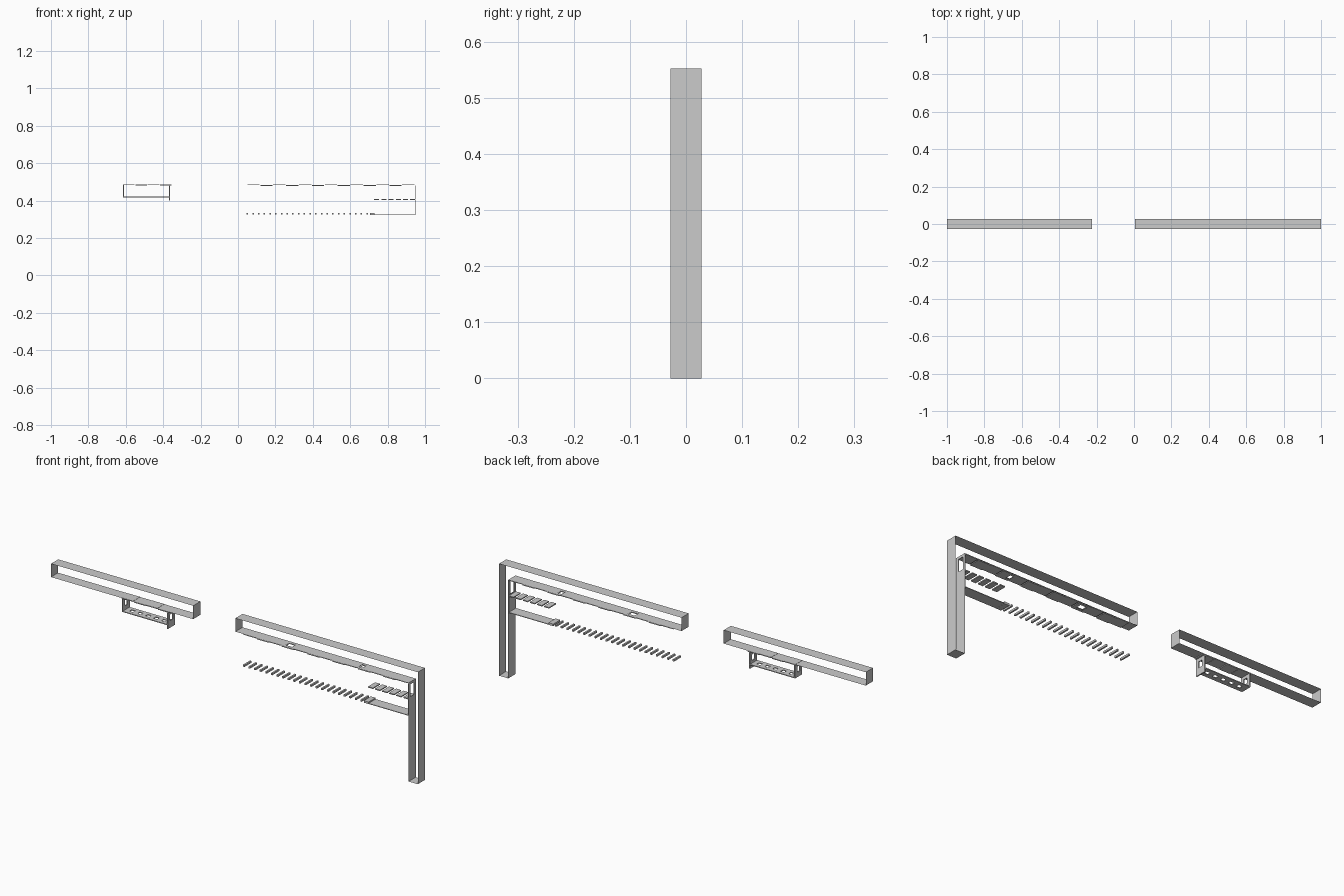
import bpy, bmesh
from mathutils import Vector

if "Cube" in bpy.data.objects:
    bpy.data.objects.remove(bpy.data.objects["Cube"])

HALF = 0.028          # half depth of every strip


def finish(name, bm):
    bmesh.ops.remove_doubles(bm, verts=bm.verts, dist=1e-5)
    mesh = bpy.data.meshes.new(name)
    bm.to_mesh(mesh)
    bm.free()
    ob = bpy.data.objects.new(name, mesh)
    bpy.context.collection.objects.link(ob)
    return ob


def strip(bm, a, b, holes=(), half=HALF, hole_half=0.015):
    """Flat strip between two (x, z) points, with rectangular windows at (t0, t1)."""
    a, b = Vector((a[0], 0, a[1])), Vector((b[0], 0, b[1]))

    def quad(t0, t1, y0, y1):
        p, q = a.lerp(b, t0), a.lerp(b, t1)
        bm.faces.new([bm.verts.new((v.x, y, v.z))
                      for v, y in ((p, y0), (q, y0), (q, y1), (p, y1))])
    t = 0.0
    for h0, h1 in holes:
        quad(t, h0, -half, half)
        quad(h0, h1, -half, -hole_half)
        quad(h0, h1, hole_half, half)
        t = h1
    quad(t, 1.0, -half, half)


def shell(name, pts, holes=None):
    """Closed outline extruded in depth, open at front and back."""
    bm = bmesh.new()
    for i, p in enumerate(pts):
        strip(bm, p, pts[(i + 1) % len(pts)], (holes or {}).get(i, ()))
    return finish(name, bm)


def panel(name, a, b, holes=(), thick=0.003, hole_half=0.015):
    bm = bmesh.new()
    strip(bm, a, b, holes, HALF - 0.0005, hole_half)
    ob = finish(name, bm)
    mod = ob.modifiers.new("thickness", 'SOLIDIFY')
    mod.thickness, mod.offset = thick, 0
    return ob


def slats(name, x0, count, pitch, width, z, height, stagger=0.0):
    """Row of thin boxes lying across the depth."""
    bm = bmesh.new()
    for i in range(count):
        r = bmesh.ops.create_cube(bm, size=1)
        bmesh.ops.scale(bm, vec=(width, 2 * HALF - 0.001, height), verts=r['verts'])
        bmesh.ops.translate(bm, vec=(x0 + width / 2 + i * pitch, 0, z + stagger * (i % 2)),
                            verts=r['verts'])
    return finish(name, bm)


TOP, UNDER = 0.552, 0.486

# Left open beam
shell("left_beam", [(-1, UNDER), (-0.225, UNDER), (-0.225, TOP), (-1, TOP)])

# Right beam turning down into the column
def along(x):
    return (0.95 - x) / 0.945

shell("right_beam_and_column",
      [(0.005, TOP), (1, TOP), (1, 0), (0.95, 0), (0.95, UNDER), (0.005, UNDER)],
      {3: [(0.85, 0.975)],
       4: [(along(0.69), along(0.655)), (along(0.305), along(0.27))]})

# Thin tiles under the beams, leaving the two windows free
for i in range(13):
    x = 0.05 + i * 0.069
    if any(x < h + 0.018 < x + 0.066 for h in (0.27, 0.655)):
        h = 0.27 if x < 0.4 else 0.655
        ts = [(max(0.02, (h - x) / 0.066), min(0.98, (h + 0.035 - x) / 0.066))]
    else:
        ts = []
    z = UNDER - 0.002 - 0.003 * (i % 2)
    panel(f"right_underside_tile_{i + 1}", (x, z), (x + 0.066, z), ts)
slats("left_underside_tiles", -0.615, 4, 0.066, 0.062, UNDER - 0.001, 0.004, -0.002)

# Hanging tray under the left beam
panel("tray_floor", (-0.61, 0.42), (-0.367, 0.42),
      [(0.1 + 0.18 * i, 0.18 + 0.18 * i) for i in range(5)], 0.004, 0.009)
panel("tray_left_wall", (-0.612, 0.418), (-0.612, UNDER), [(0.35, 0.75)], 0.005, 0.011)
panel("tray_right_wall", (-0.366, 0.40), (-0.366, UNDER), [(0.4, 0.75)], 0.005, 0.011)

# Wall lining on the column: window frame above, solid panel below
panel("window_frame", (0.948, 0.408), (0.948, UNDER - 0.004), [(0.06, 0.9)])
panel("lower_wall_panel", (0.948, 0.326), (0.948, 0.405))

# Floating tiles, lower shelf and slatted bridge
slats("floating_tiles", 0.728, 6, 0.0385, 0.027, 0.406, 0.005)
panel("lower_shelf", (0.705, 0.325), (0.95, 0.325), (), 0.003)
slats("shelf_edge", 0.705, 1, 0, 0.026, 0.328, 0.010)
slats("bridge_slats", 0.046, 22, 0.0305, 0.008, 0.329, 0.009)
